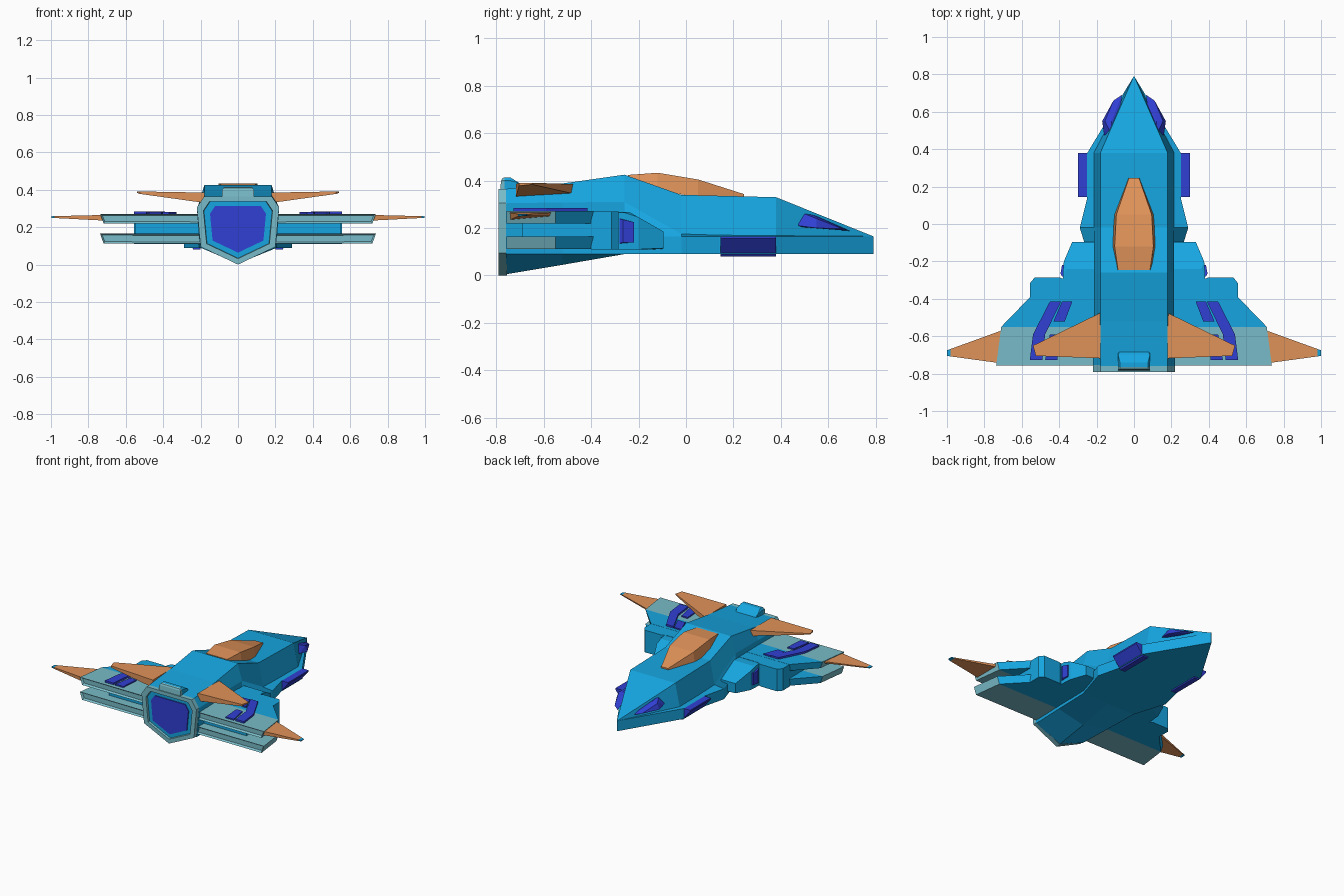
import bpy, bmesh

if "Cube" in bpy.data.objects:
    bpy.data.objects.remove(bpy.data.objects["Cube"])


def material(name, rgb):
    m = bpy.data.materials.new(name)
    m.diffuse_color = (*rgb, 1)
    m.use_nodes = True
    m.node_tree.nodes["Principled BSDF"].inputs["Base Color"].default_value = m.diffuse_color
    return m


BLUE = material("hull_blue", (0.008, 0.38, 0.75))
TEAL = material("pale_teal", (0.19, 0.50, 0.58))
ORANGE = material("orange", (0.75, 0.29, 0.10))
INDIGO = material("indigo", (0.03, 0.05, 0.65))


def finish(bm, name, mat):
    bmesh.ops.remove_doubles(bm, verts=bm.verts, dist=0.0005)
    bmesh.ops.recalc_face_normals(bm, faces=bm.faces)
    mesh = bpy.data.meshes.new(name)
    bm.to_mesh(mesh)
    bm.free()
    mesh.materials.append(mat)
    ob = bpy.data.objects.new(name, mesh)
    bpy.context.collection.objects.link(ob)
    return ob


def loft(name, rings, mat, recess=0):
    """Skin closed rings of equal length, cap both ends; optionally recess the rear face."""
    bm = bmesh.new()
    vs = [[bm.verts.new(p) for p in r] for r in rings]
    n = len(rings[0])
    for a, b in zip(vs, vs[1:]):
        for i in range(n):
            j = (i + 1) % n
            bm.faces.new((a[i], a[j], b[j], b[i]))
    bm.faces.new(vs[0])
    bm.faces.new(vs[-1])
    if recess:
        bmesh.ops.recalc_face_normals(bm, faces=bm.faces)
        bm.normal_update()
        rear = [f for f in bm.faces if f.normal.y < -0.95]
        bmesh.ops.inset_region(bm, faces=rear, thickness=recess, depth=-recess)
    return finish(bm, name, mat)


def slab(name, plan, z0, z1, mat, s=1, taper=1, recess=0):
    """Extrude a plan outline from z0 to z1 on side s."""
    return loft(name, [[(s * x * taper, y, z0) for x, y in plan],
                       [(s * x, y, z1) for x, y in plan]], mat, recess)


def hull(name, pts, mat, s=1):
    """Convex solid around points on side s."""
    bm = bmesh.new()
    for x, y, z in pts:
        bm.verts.new((s * x, y, z))
    res = bmesh.ops.convex_hull(bm, input=bm.verts)
    junk = {g for g in res["geom_interior"] + res["geom_unused"] if isinstance(g, bmesh.types.BMVert)}
    bmesh.ops.delete(bm, geom=list(junk), context='VERTS')
    bmesh.ops.dissolve_limit(bm, angle_limit=0.02, verts=bm.verts, edges=bm.edges)
    return finish(bm, name, mat)


def section(y, half):
    """Symmetric cross-section: half profile from the top down, mirrored back up."""
    return [(x, y, z) for x, z in half] + [(-x, y, z) for x, z in reversed(half) if x > 0.0001]


# Fuselage: y, top (w, z), shoulder (w, z), ledge (w, z), bottom w, keel z
stations = [
    (0.79, .001, .165, .001, .165, .001, .165, .001, .09),
    (0.38, .18, .33, .215, .168, .25, .165, .25, .09),
    (0.14, .18, .336, .215, .170, .25, .165, .25, .09),
    (-0.02, .18, .34, .215, .175, .29, .165, .29, .09),
    (-0.26, .18, .425, .215, .31, .215, .165, .215, .09),
    (-0.52, .18, .388, .215, .308, .21, .165, .208, .045),
    (-0.76, .18, .365, .22, .305, .21, .165, .20, .005),
]
loft("fuselage", [section(y, [(tw, tz), (sw, sz), (lw, lz), (bw, .09), (0, kz)])
                  for y, tw, tz, sw, sz, lw, lz, bw, kz in stations], BLUE)

# Engine: pale rim, blue inner plate, indigo exhaust
rim = [(.18, .365), (.22, .305), (.20, .095), (0, 0)]


def engine_ring(y, s):
    return section(y, [(x * s, .2 + (z - .2) * s) for x, z in rim])


loft("engine_rim", [engine_ring(-.755, 1), engine_ring(-.79, 1),
                    engine_ring(-.79, .84), engine_ring(-.765, .82)], TEAL)
loft("engine_plate", [engine_ring(-.76, .83), engine_ring(-.775, .83)], BLUE)
loft("exhaust", [engine_ring(-.77, .68), engine_ring(-.782, .68)], INDIGO)

# Canopy: y, half width, base z, top z
loft("canopy", [section(y, [(w * .9, t), (w, b)]) for y, w, b, t in [
    (.245, .03, .325, .343), (.05, .105, .33, .405),
    (-.12, .115, .36, .433), (-.245, .095, .40, .424)]], ORANGE)

# Tail block on the rear of the spine
hull("tail_block", [(s * x, y, z) for s in (1, -1) for x, y, z in [
    (.085, -.685, .36), (.07, -.67, .36), (.085, -.765, .36), (.085, -.70, .388),
    (.075, -.74, .413), (.085, -.74, .40), (.085, -.765, .40), (.075, -.765, .413)]], BLUE)
hull("tail_block_cap", [(s * x, y, z) for s in (1, -1) for x, y, z in [
    (.085, -.765, .35), (.085, -.765, .40), (.075, -.765, .414),
    (.085, -.785, .35), (.085, -.78, .40), (.075, -.775, .41)]], TEAL)

for side, s in (("right", 1), ("left", -1)):
    # Wing root nacelle with sloping front, and its lamp
    hull(side + "_nacelle", [(x, y, z) for x, y, z0, z1 in [
        (.18, -.095, .11, .185), (.33, -.095, .115, .185), (.375, -.20, .11, .245),
        (.36, -.24, .11, .268), (.38, -.26, .11, .265), (.38, -.32, .11, .268),
        (.18, -.24, .11, .268), (.18, -.32, .11, .268)] for z in (z0, z1)], BLUE, s)
    hull(side + "_nacelle_lamp", [(x, y, z) for x, y, z0, z1 in [
        (.35, -.215, .14, .225), (.385, -.22, .14, .225),
        (.35, -.28, .135, .24), (.393, -.265, .14, .235), (.385, -.28, .135, .24)]
        for z in (z0, z1)], INDIGO, s)

    # Wing: full-height front block, recessed core, twin plates with pale rear halves
    slab(side + "_wing_block", [(.18, -.30), (.36, -.30), (.40, -.285), (.53, -.285),
         (.555, -.315), (.555, -.40), (.18, -.40)], .11, .27, BLUE, s)
    slab(side + "_wing_core", [(.18, -.39), (.55, -.39), (.55, -.69), (.18, -.69)],
         .14, .24, BLUE, s)
    for level, z0, z1 in (("upper", .22, .271), ("lower", .112, .165)):
        slab(f"{side}_{level}_wing_front", [(.18, -.39), (.555, -.39), (.71, -.55), (.18, -.55)],
             z0, z1, BLUE, s, .975)
        slab(f"{side}_{level}_wing_rear", [(.18, -.55), (.71, -.55), (.737, -.757), (.18, -.757)],
             z0, z1, TEAL, s, .975, .013)

    # Wing tip spike and upper fin: root quad lofted to a small tip
    loft(side + "_wing_spike", [
        [(.69, -.57, .25), (.71, -.57, .265), (.73, -.742, .265), (.71, -.742, .235)],
        [(.98, -.668, .252), (.98, -.668, .259), (.98, -.708, .259), (.98, -.708, .249)]], ORANGE, s and 0) \
        .scale = (s, 1, 1)
    loft(side + "_spike_tip", [
        [(.98, -.668, .252), (.98, -.668, .259), (.98, -.708, .259), (.98, -.708, .249)],
        [(1, -.675, .253), (1, -.675, .258), (1, -.705, .258), (1, -.705, .251)]], BLUE).scale = (s, 1, 1)
    loft(side + "_upper_fin", [
        [(.18, -.475, .345), (.18, -.475, .385), (.18, -.718, .385), (.18, -.718, .33)],
        [(.54, -.65, .384), (.54, -.65, .391), (.525, -.705, .391), (.525, -.705, .378)]],
        ORANGE).scale = (s, 1, 1)

    # Indigo strips on the wing top
    slab(side + "_outer_strip", [(.39, -.415), (.45, -.415), (.54, -.59), (.557, -.727),
         (.49, -.727), (.475, -.59)], .265, .284, INDIGO, s)
    slab(side + "_short_strip", [(.33, -.415), (.385, -.415), (.43, -.52), (.37, -.52)],
         .265, .28, INDIGO, s)
    slab(side + "_rear_strip", [(.40, -.59), (.45, -.59), (.475, -.727), (.41, -.727)],
         .265, .28, INDIGO, s)

    # Nose lamp and underslung side pod
    hull(side + "_nose_lamp", [
        (.12, .475, .27), (.14, .475, .205), (.16, .475, .21), (.17, .55, .20), (.12, .55, .25),
        (.155, .55, .24), (.11, .66, .197), (.065, .69, .188), (.07, .64, .205)], INDIGO, s)
    hull(side + "_side_pod", [(x, y, z) for y in (.145, .38) for x, z in [
        (.20, .08), (.238, .08), (.30, .155), (.30, .165), (.20, .165)]], INDIGO, s)
